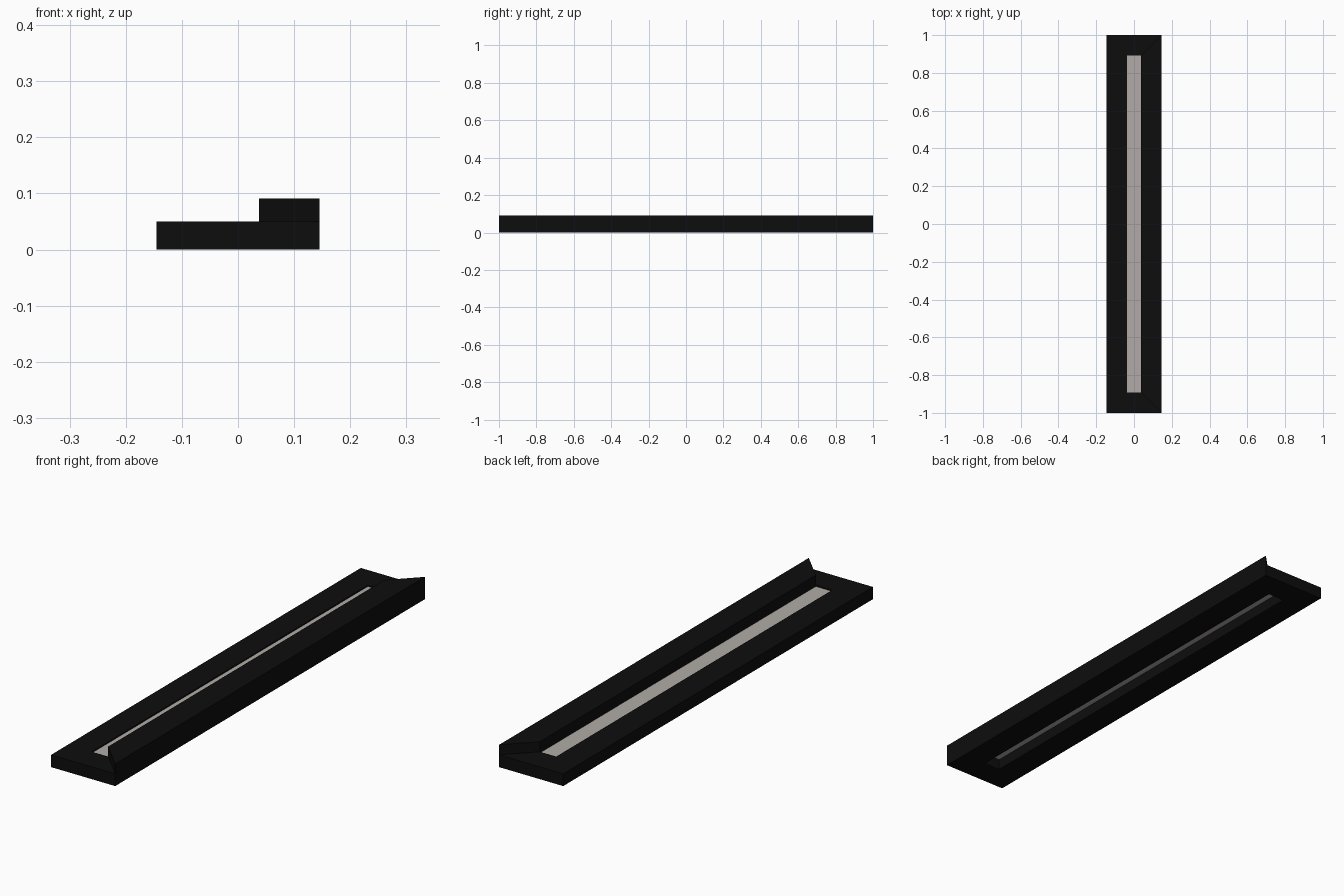
import bpy, bmesh

if "Cube" in bpy.data.objects:
    bpy.data.objects.remove(bpy.data.objects["Cube"])

OX, OY = 0.145, 1.0        # outer half sizes
IX, IY = 0.037, 0.891      # slot half sizes
BASE, LIP, PANEL = 0.05, 0.091, 0.045


def material(name, rgb):
    m = bpy.data.materials.new(name)
    m.diffuse_color = (*rgb, 1)
    m.use_nodes = True
    m.node_tree.nodes["Principled BSDF"].inputs["Base Color"].default_value = m.diffuse_color
    return m


def finish(bm, name, mat):
    bmesh.ops.recalc_face_normals(bm, faces=bm.faces)
    me = bpy.data.meshes.new(name)
    bm.to_mesh(me)
    bm.free()
    me.materials.append(mat)
    ob = bpy.data.objects.new(name, me)
    bpy.context.collection.objects.link(ob)
    return ob


black = material("black_metal", (0.004, 0.004, 0.004))
pale = material("pale_diffuser", (0.44, 0.41, 0.385))


def rect(hx, hy):
    return [(-hx, -hy), (hx, -hy), (hx, hy), (-hx, hy)]


# Mitred frame: ring of four trapezoids, the right one raised as a lip
bm = bmesh.new()
outer, inner = rect(OX, OY), rect(IX, IY)
low, top = [[[bm.verts.new((*p, z)) for p in ring] for ring in (outer, inner)]
            for z in (0, BASE)]
lip_face = None
for i in range(4):
    j = (i + 1) % 4
    bm.faces.new((low[0][i], low[1][i], low[1][j], low[0][j]))
    f = bm.faces.new((top[0][i], top[0][j], top[1][j], top[1][i]))
    if i == 1:
        lip_face = f
    for k in (0, 1):
        bm.faces.new((low[k][i], low[k][j], top[k][j], top[k][i]))
bmesh.ops.recalc_face_normals(bm, faces=bm.faces)
res = bmesh.ops.extrude_discrete_faces(bm, faces=[lip_face])["faces"][0]
bmesh.ops.delete(bm, geom=[res], context='FACES')
ring = [top[0][1], top[0][2], top[1][2], top[1][1]]
lip = [bm.verts.new((v.co.x, v.co.y, LIP)) for v in ring]
for i in range(4):
    j = (i + 1) % 4
    bm.faces.new((ring[i], ring[j], lip[j], lip[i]))
bm.faces.new(lip)
finish(bm, "frame", black)

# Light panel set just below the frame's upper face
bm = bmesh.new()
bm.faces.new([bm.verts.new((*p, PANEL)) for p in inner])
finish(bm, "light_panel", pale)
